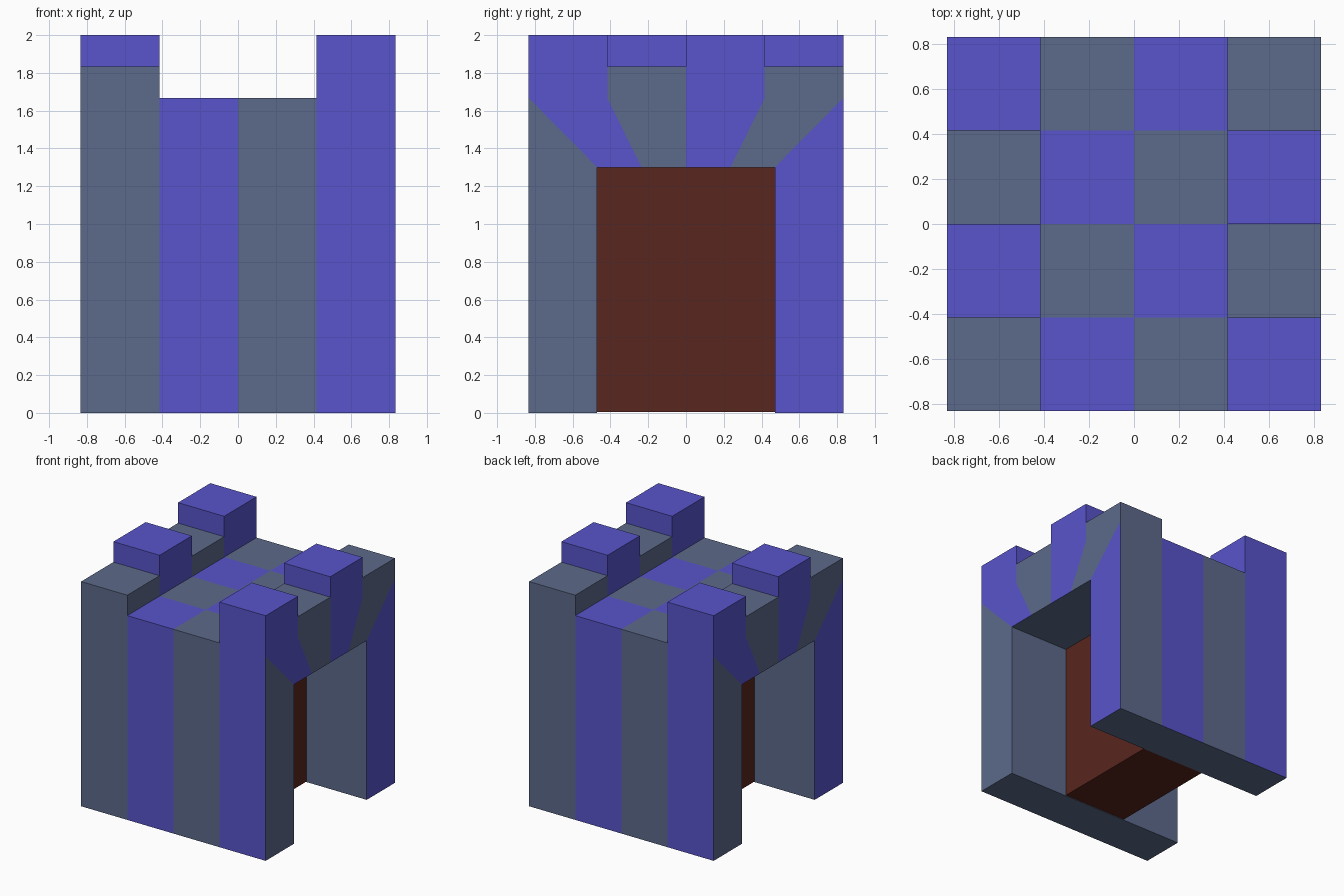
import bpy, bmesh
from mathutils import Vector

if "Cube" in bpy.data.objects:
    bpy.data.objects.remove(bpy.data.objects["Cube"])

HALF, TOP = 0.833, 1.667        # outer half width, roof height
CELL = HALF / 2                 # checker cell size
GATE_W, GATE_H = 0.47, 1.30     # passage half width and height
STEP = 0.1665                   # height of each battlement step


def material(name, rgb):
    m = bpy.data.materials.new(name)
    m.diffuse_color = (*rgb, 1)
    m.use_nodes = True
    m.node_tree.nodes["Principled BSDF"].inputs["Base Color"].default_value = m.diffuse_color
    return m


def finish(bm, name, mats):
    me = bpy.data.meshes.new(name)
    bm.to_mesh(me)
    bm.free()
    for m in mats:
        me.materials.append(m)
    ob = bpy.data.objects.new(name, me)
    bpy.context.collection.objects.link(ob)
    return ob


def arch(w, h):
    """Arch outline with seven points: two legs and four top spans."""
    return [(-w, 0)] + [(w * t, h) for t in (-1, -0.5, 0, 0.5, 1)] + [(w, 0)]


grey = material("slate", (0.107, 0.144, 0.254))
blue = material("violet", (0.098, 0.089, 0.604))
red = material("dark_red", (0.098, 0.019, 0.013))

# Gatehouse: arch section swept along x in four checker columns
bm = bmesh.new()
xs = [-HALF + CELL * i for i in range(5)]
outer = [[bm.verts.new((x, y, z)) for y, z in arch(HALF, TOP)] for x in xs]
inner = [[bm.verts.new((x, y, z)) for y, z in arch(GATE_W, GATE_H)] for x in xs]


def quad(a, b, c, d, mat=0):
    f = bm.faces.new((a, b, c, d))
    f.material_index = mat
    return f


columns = {0: [], 3: []}
for i in range(4):
    for k in range(6):
        j = min(max(k - 1, 0), 3)
        # outer walls and roof
        f = quad(outer[i][k], outer[i + 1][k], outer[i + 1][k + 1], outer[i][k + 1], (i + j) % 2)
        if i in columns and 1 <= k <= 4:
            columns[i].append(f)
        # passage walls and ceiling
        quad(inner[i][k], inner[i][k + 1], inner[i + 1][k + 1], inner[i + 1][k])
    # undersides of the legs
    for k in (0, 6):
        quad(outer[i][k], inner[i][k], inner[i + 1][k], outer[i + 1][k])
# striped arch faces at both ends
for i in (0, 4):
    for k in range(6):
        quad(outer[i][k], outer[i][k + 1], inner[i][k + 1], inner[i][k],
             k % 2 if i else (k + 1) % 2)
bmesh.ops.recalc_face_normals(bm, faces=bm.faces[:])


def raise_faces(faces):
    geom = bmesh.ops.extrude_face_region(bm, geom=faces)["geom"]
    verts = [g for g in geom if isinstance(g, bmesh.types.BMVert)]
    bmesh.ops.translate(bm, verts=verts, vec=(0, 0, STEP))
    return [g for g in geom if isinstance(g, bmesh.types.BMFace)]


# Battlements: raise both edge columns, then every violet cell again
for faces in columns.values():
    tops = raise_faces(faces)
    raise_faces([f for f in tops if f.material_index == 1])
bmesh.ops.recalc_face_normals(bm, faces=bm.faces[:])
for f in bm.faces:
    p = f.calc_center_median() - f.normal * 0.1
    if f.calc_center_median().z > TOP + 0.02:
        f.material_index = (int((p.x + HALF) / CELL) + int((p.y + HALF) / CELL)) % 2
finish(bm, "gatehouse", [grey, blue])

# Gate block that closes the passage
bm = bmesh.new()
bmesh.ops.create_cube(bm, size=1)
bmesh.ops.scale(bm, verts=bm.verts, vec=(0.58, 2 * GATE_W, GATE_H - 0.005))
bmesh.ops.translate(bm, verts=bm.verts, vec=Vector((0, 0, (GATE_H + 0.005) / 2)))
finish(bm, "gate", [red])
